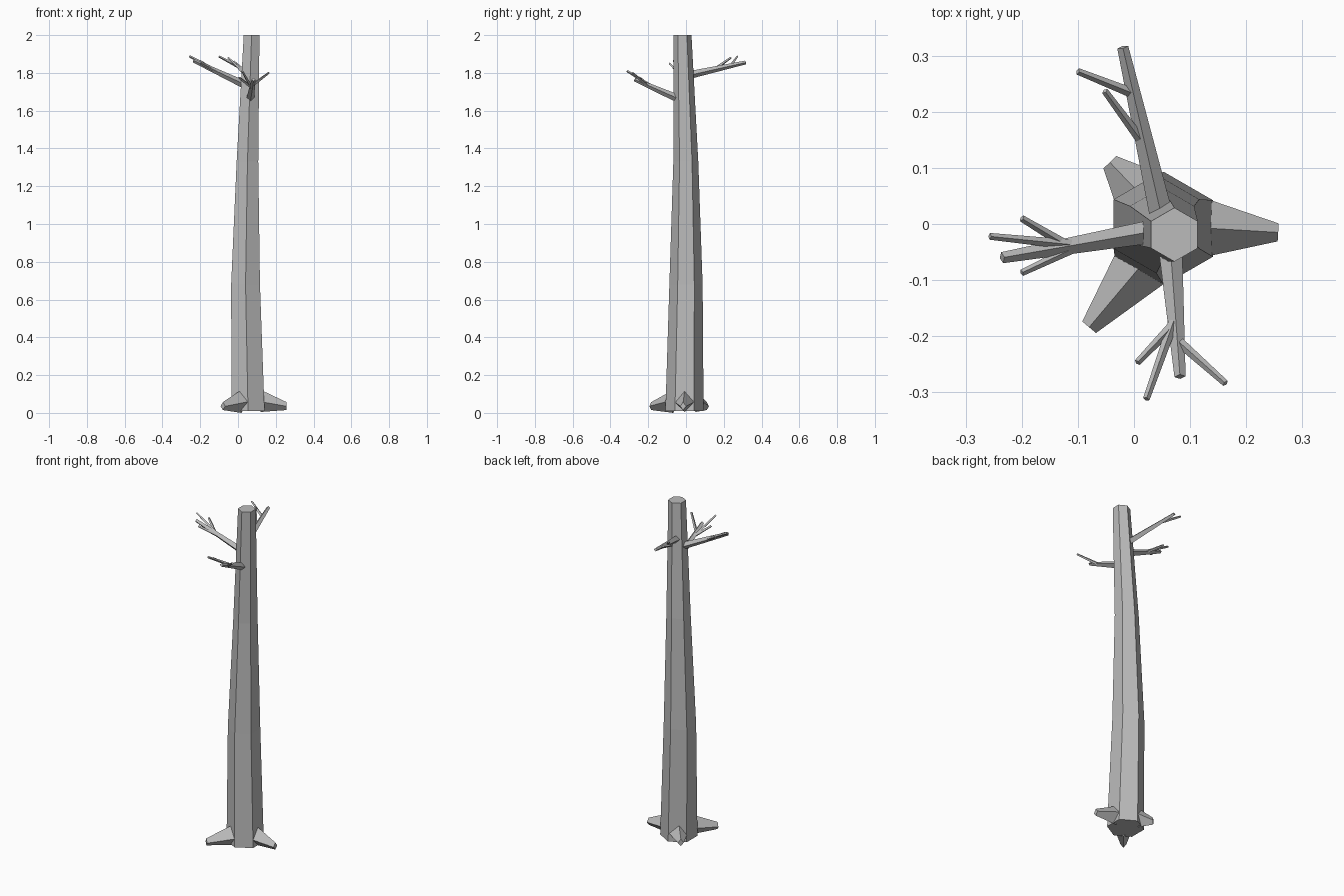
import bpy, bmesh, math
from mathutils import Vector

cube = bpy.data.objects.get("Cube")
if cube:
    bpy.data.objects.remove(cube, do_unlink=True)

bark = bpy.data.materials.new("grey_bark")
bark.use_nodes = True
colour = (0.5, 0.5, 0.5, 1)
bark.diffuse_color = colour
bark.node_tree.nodes["Principled BSDF"].inputs["Base Color"].default_value = colour


def loft(name, rings):
    """Skin a list of equal point rings and cap both ends."""
    bm = bmesh.new()
    loops = [[bm.verts.new(p) for p in ring] for ring in rings]
    n = len(loops[0])
    for a, b in zip(loops, loops[1:]):
        for i in range(n):
            j = (i + 1) % n
            bm.faces.new((a[i], a[j], b[j], b[i]))
    bm.faces.new(loops[0][::-1])
    bm.faces.new(loops[-1])
    bmesh.ops.recalc_face_normals(bm, faces=bm.faces)
    mesh = bpy.data.meshes.new(name)
    bm.to_mesh(mesh)
    bm.free()
    mesh.materials.append(bark)
    obj = bpy.data.objects.new(name, mesh)
    bpy.context.collection.objects.link(obj)
    return obj


def limb(name, start, end, r0, r1):
    """Tapered four-sided stick with a ridge along its top."""
    a, b = Vector(start), Vector(end)
    d = (b - a).normalized()
    side = d.cross(Vector((0, 0, 1))).normalized()
    up = side.cross(d)
    axes = (side, up, -side, -up)
    return loft(name, [[c + v * r for v in axes] for c, r in ((a, r0), (b, r1))])


def root(name, start, end, low):
    """Diamond-section root, widest where it leaves the trunk."""
    a, b = Vector((*start, 0)), Vector((*end, 0))
    d = (b - a).normalized()
    side = Vector((-d.y, d.x, 0))
    rings = []
    for c, width, top, mid, bottom in ((a - d * 0.02, 0.054, 0.122, 0.06, low),
                                       (b, 0.016, 0.057, 0.035, 0.015)):
        up = Vector((0, 0, 1))
        rings.append([c + side * width + up * mid, c + up * top,
                      c - side * width + up * mid, c + up * bottom])
    return loft(name, rings)


# Trunk: six-sided, slightly bent and tapering
levels = [(0.053, -0.008, 0.01, 0.101), (0.04, 0.0, 0.68, 0.088),
          (0.05, -0.001, 1.33, 0.066), (0.072, -0.019, 2.0, 0.048)]
loft("trunk", [[(x + r * math.cos(math.pi / 6 + k * math.pi / 3),
                 y + r * math.sin(math.pi / 6 + k * math.pi / 3), z)
                for k in range(6)] for x, y, z, r in levels])

# Roots
root("left_root", (0.14, -0.008), (0.257, -0.015), 0.005)
root("front_root", (0.005, -0.083), (-0.08, -0.184), 0.0)
root("back_root", (0.0, 0.065), (-0.043, 0.11), 0.005)

# Branches, each with its twigs
branches = {
    "right": [((0.04, -0.012, 1.735), (-0.235, -0.06, 1.865)),
              ((-0.11, -0.037, 1.81), (-0.257, -0.022, 1.888)),
              ((-0.12, -0.038, 1.81), (-0.2, 0.01, 1.862)),
              ((-0.09, -0.035, 1.795), (-0.2, -0.087, 1.85))],
    "back": [((0.05, 0.01, 1.787), (-0.02, 0.315, 1.855)),
             ((-0.002, 0.233, 1.835), (-0.1, 0.272, 1.887)),
             ((0.016, 0.145, 1.815), (-0.052, 0.237, 1.88))],
    "front": [((0.065, -0.045, 1.665), (0.082, -0.272, 1.765)),
              ((0.07, -0.18, 1.725), (0.006, -0.247, 1.775)),
              ((0.07, -0.175, 1.725), (0.022, -0.312, 1.81)),
              ((0.08, -0.21, 1.738), (0.163, -0.284, 1.8))],
}
for place, parts in branches.items():
    for i, (start, end) in enumerate(parts):
        if i == 0:
            limb(f"{place}_branch", start, end, 0.021, 0.01)
        else:
            limb(f"{place}_twig_{i}", start, end, 0.009, 0.006)
